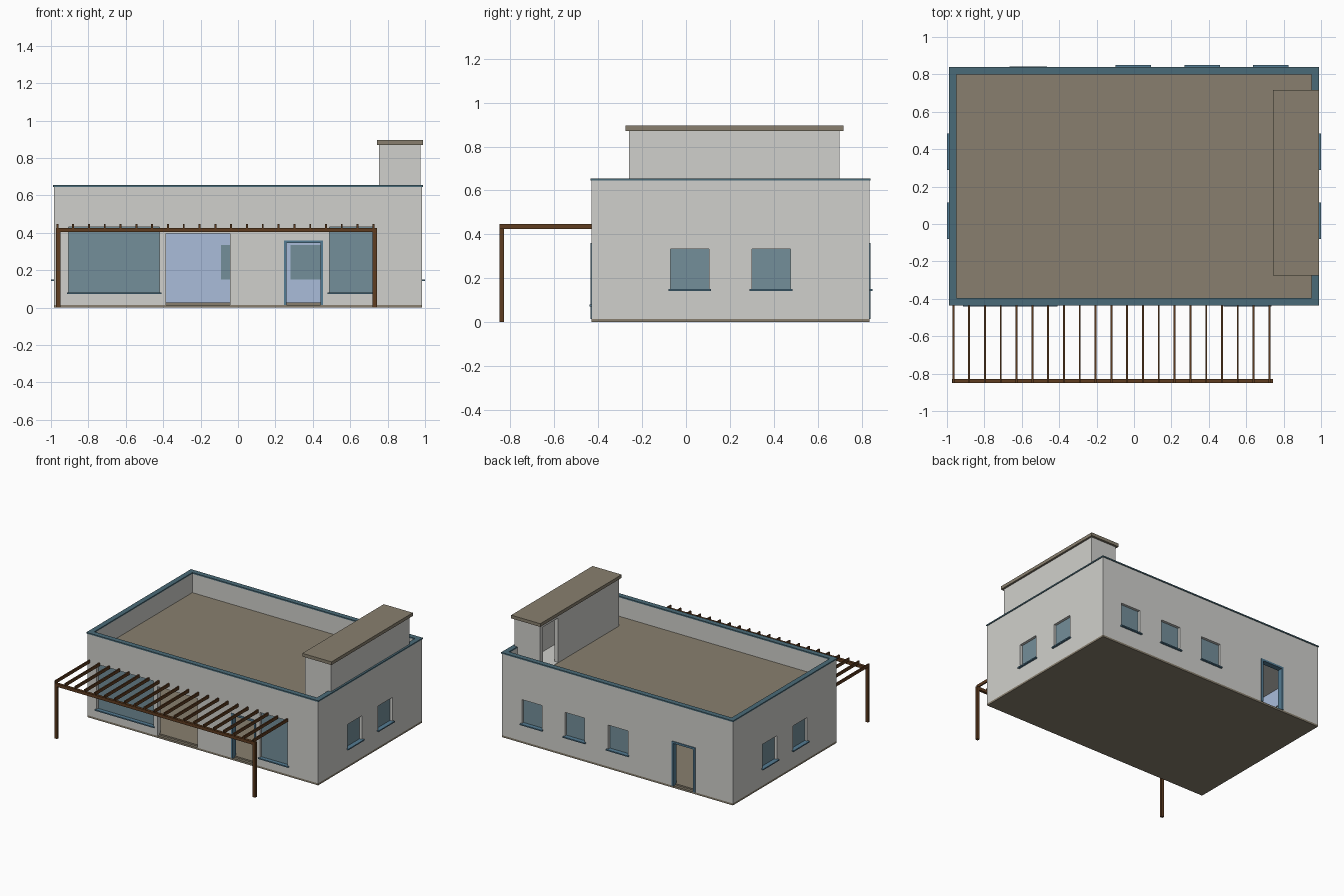
import bpy
import bmesh

if "Cube" in bpy.data.objects:
    bpy.data.objects.remove(bpy.data.objects["Cube"], do_unlink=True)


def material(name, *srgb):
    color = [((c / 255 + 0.055) / 1.055) ** 2.4 for c in srgb] + [1]
    m = bpy.data.materials.new(name)
    m.use_nodes = True
    m.diffuse_color = color
    m.node_tree.nodes["Principled BSDF"].inputs["Base Color"].default_value = color
    return m


plaster = material("plaster", 208, 208, 204)
taupe = material("taupe concrete", 136, 127, 110)
inner_blue = material("pale blue paint", 170, 188, 218)
teal = material("dark teal trim", 74, 107, 120)
frame_blue = material("blue trim", 84, 124, 147)
glass = material("grey blue glass", 116, 143, 154)
wood = material("brown wood", 94, 60, 32)


def box(name, xs, ys, zs, mat):
    bm = bmesh.new()
    bmesh.ops.create_cube(bm, size=1)
    for v in bm.verts:
        v.co = [a + (b - a) * (c + 0.5) for (a, b), c in zip((xs, ys, zs), v.co)]
    mesh = bpy.data.meshes.new(name)
    bm.to_mesh(mesh)
    bm.free()
    mesh.materials.append(mat)
    obj = bpy.data.objects.new(name, mesh)
    bpy.context.collection.objects.link(obj)
    return obj


def cut(target, xs, ys, zs):
    cutter = box("cutter", xs, ys, zs, plaster)
    mod = target.modifiers.new("opening", "BOOLEAN")
    mod.operation = "DIFFERENCE"
    mod.solver = "EXACT"
    mod.object = cutter
    bpy.context.view_layer.objects.active = target
    bpy.ops.object.modifier_apply(modifier=mod.name)
    bpy.data.objects.remove(cutter, do_unlink=True)


# Outer wall planes, wall thickness and heights
X, FRONT, BACK, T = 0.985, -0.43, 0.835, 0.035
DECK, TOP, BASE = 0.5, 0.645, 0.015
SIDES = {"front": (1, FRONT, -1), "back": (1, BACK, 1),
         "left": (0, X, 1), "right": (0, -X, -1)}


def on_wall(side, along, depth):
    """Ranges in x and y for a stretch of wall, depth measured outward."""
    axis, plane, sign = SIDES[side]
    across = sorted(plane + sign * d for d in depth)
    return (along, across) if axis == 1 else (across, along)


# House shell with room below and sunken roof deck above
inside_x, inside_y = (-X + T, X - T), (FRONT + T, BACK - T)
house = box("house_walls", (-X, X), (FRONT, BACK), (BASE, TOP), plaster)
cut(house, inside_x, inside_y, (-0.1, 0.47))
cut(house, inside_x, inside_y, (DECK, 0.8))
box("base_slab", (-X, X), (FRONT, BACK), (0, BASE), taupe)
box("room_floor", (-X + 0.02, X - 0.02), (FRONT + 0.02, BACK - 0.02),
    (0.005, 0.026), taupe)


# Windows: opening, recessed pane and projecting sill
def window(side, a, b, z0, z1, reach):
    cut(house, *on_wall(side, (a, b), (-0.08, 0.05)), (z0, z1))
    box(side + "_window_pane", *on_wall(side, (a, b), (-0.028, -0.02)), (z0, z1), glass)
    box(side + "_window_sill", *on_wall(side, (a - 0.01, b + 0.01), (-0.02, reach)),
        (z0 - 0.008, z0 + 0.001), frame_blue)


window("front", -0.905, -0.42, 0.08, 0.43, 0.01)
window("front", 0.488, 0.725, 0.08, 0.43, 0.01)
for start in (-0.09, 0.28, 0.645):
    window("back", start, start + 0.17, 0.15, 0.335, 0.015)
for side in ("left", "right"):
    for start in (-0.07, 0.3):
        window(side, start, start + 0.175, 0.15, 0.333, 0.015)


# Framed doorways and the wide open entrance
def doorway(side, a, b, top, w=0.015):
    cut(house, *on_wall(side, (a, b), (-0.08, 0.05)), (-0.1, top))
    for name, us, zs in (("jamb_a", (a, a + w), (BASE, top)),
                         ("jamb_b", (b - w, b), (BASE, top)),
                         ("head", (a, b), (top - w, top))):
        box(side + "_door_" + name, *on_wall(side, us, (-T, 0.006)), zs, frame_blue)


doorway("front", 0.245, 0.455, 0.36)
doorway("back", -0.665, -0.465, 0.36)
cut(house, *on_wall("front", (-0.385, -0.043), (-0.08, 0.05)), (-0.1, 0.395))

# Paint room walls blue and the roof deck taupe
house.data.materials.clear()
for m in (plaster, inner_blue, taupe):
    house.data.materials.append(m)
for p in house.data.polygons:
    c, n = p.center, p.normal
    on_inner = (abs(abs(c.x) - inside_x[1]) < 0.002 or
                min(abs(c.y - y) for y in inside_y) < 0.002)
    p.material_index = 0
    if abs(n.z) < 0.5 and on_inner and c.z < 0.47:
        p.material_index = 1
    elif n.z > 0.5 and abs(c.z - DECK) < 0.002:
        p.material_index = 2

# Parapet coping
C, W = 0.99, 0.04
y0, y1, cap = FRONT - 0.005, BACK + 0.005, (TOP, 0.655)
for name, y in (("front", y0), ("back", y1 - W)):
    box("coping_" + name, (-C, C), (y, y + W), cap, teal)
for name, x in (("right", -C), ("left", C - W)):
    box("coping_" + name, (x, x + W), (y0 + W, y1 - W), cap, teal)

# Rooftop stair house with a doorway onto the deck
stair = box("stair_house", (0.755, 0.975), (-0.26, 0.70), (DECK - 0.01, 0.872), plaster)
cut(stair, (0.785, 0.945), (-0.23, 0.67), (DECK + 0.002, 0.86))
cut(stair, (0.7, 0.8), (0.48, 0.668), (DECK + 0.002, 0.845))
box("stair_house_roof", (0.742, 0.99), (-0.275, 0.717), (0.87, 0.895), taupe)

# Pergola: posts, beam and evenly spaced rafters
for name, x in (("right", -0.972), ("left", 0.72)):
    box("pergola_post_" + name, (x, x + 0.022), (-0.85, -0.83), (0, 0.405), wood)
box("pergola_beam", (-0.972, 0.742), (-0.85, -0.83), (0.403, 0.426), wood)
COUNT = 21
for i in range(COUNT):
    x = -0.966 + 1.69 * i / (COUNT - 1)
    box("pergola_rafter", (x - 0.005, x + 0.005), (-0.85, FRONT), (0.424, 0.447), wood)
